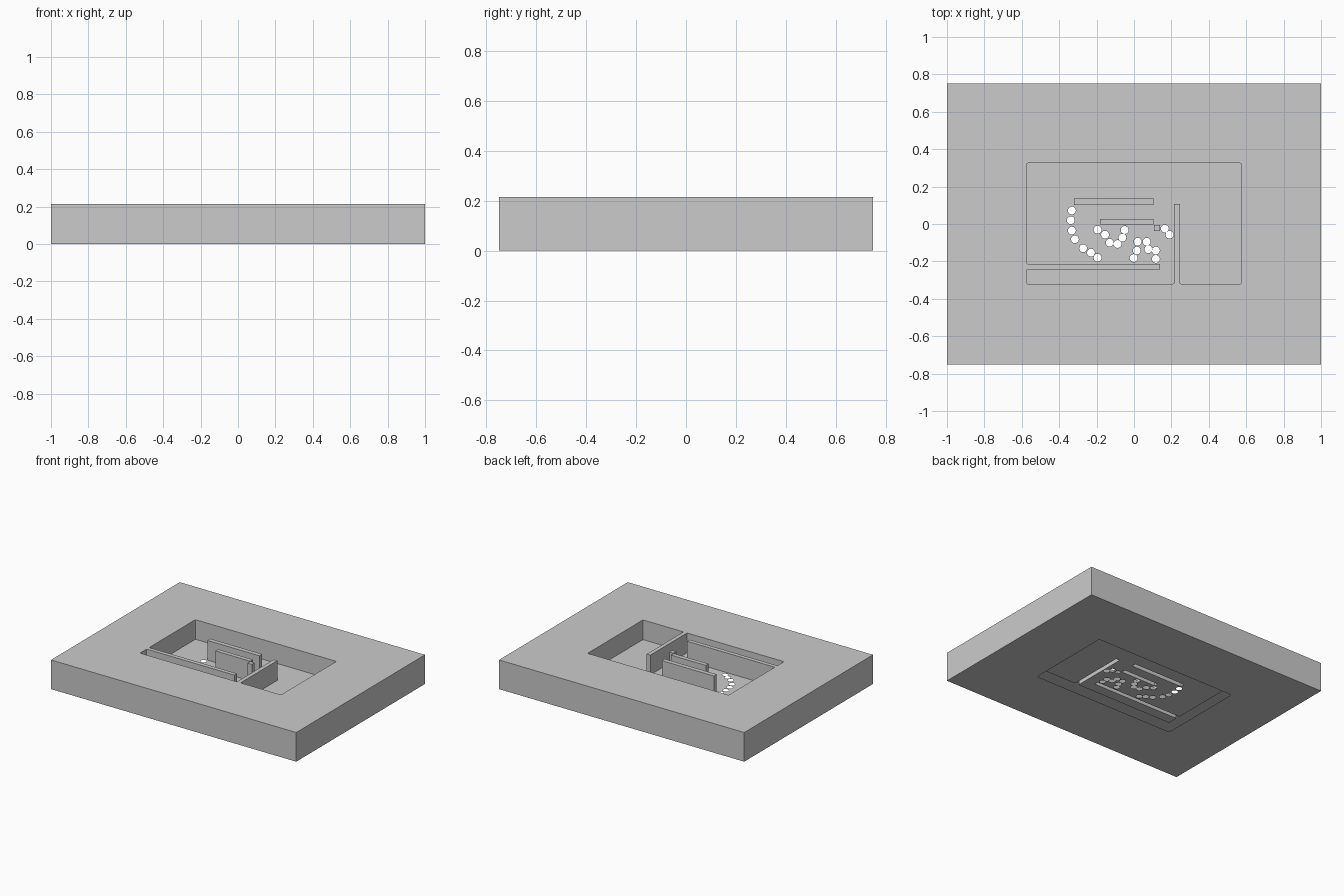
import bpy, bmesh, math
from mathutils import Vector

if "Cube" in bpy.data.objects:
    bpy.data.objects.remove(bpy.data.objects["Cube"])

TOP, FLOOR, HOLE_R = 0.215, 0.07, 0.021


def rect(x0, x1, y0, y1):
    return [(x0, y0), (x1, y0), (x1, y1), (x0, y1)]


def circle(x, y, r, n=20):
    return [(x + r * math.cos(2 * math.pi * i / n), y + r * math.sin(2 * math.pi * i / n)) for i in range(n)]


def rounded(pts, r=0.008):
    """Softens the outer corners of a counter-clockwise outline."""
    out = []
    for i, p in enumerate(pts):
        p = Vector(p)
        a = (Vector(pts[i - 1]) - p).normalized()
        b = (Vector(pts[(i + 1) % len(pts)]) - p).normalized()
        if a.x * b.y - a.y * b.x > 0:
            out.append(tuple(p))
            continue
        for t in (0, 0.5, 1):
            q = p + a * r * (1 - t) ** 2 + b * r * t ** 2
            out.append(tuple(q))
    return out


def sheet(bm, loops, z, up=1):
    """Flat face bounded by the first loop, pierced by the others."""
    edges = []
    for loop in loops:
        vs = [bm.verts.new((x, y, z)) for x, y in loop]
        edges += [bm.edges.new((vs[i - 1], vs[i])) for i in range(len(vs))]
    res = bmesh.ops.triangle_fill(bm, use_beauty=True, use_dissolve=False, edges=edges, normal=(0, 0, up))
    for f in res["geom"]:
        if isinstance(f, bmesh.types.BMFace):
            f.normal_update()
            if f.normal.z * up < 0:
                f.normal_flip()


def band(bm, loop, z0, z1, inward=False):
    """Upright sides along an outline."""
    lo = [bm.verts.new((x, y, z0)) for x, y in loop]
    hi = [bm.verts.new((x, y, z1)) for x, y in loop]
    for i in range(len(loop)):
        f = bm.faces.new((lo[i - 1], lo[i], hi[i], hi[i - 1]))
        if inward:
            f.normal_flip()


def finish(bm, name):
    bmesh.ops.remove_doubles(bm, verts=bm.verts, dist=1e-5)
    me = bpy.data.meshes.new(name)
    bm.to_mesh(me)
    bm.free()
    bpy.context.collection.objects.link(bpy.data.objects.new(name, me))


outer = rect(-1, 1, -0.75, 0.75)
window = rounded(rect(-0.575, 0.575, -0.32, 0.325))

# Pocket outline, running around the two partitions joined to the rim
pocket = rounded([(-0.575, -0.32), (0.215, -0.32), (0.215, 0.108), (0.245, 0.108),
                  (0.245, -0.32), (0.575, -0.32), (0.575, 0.325), (-0.575, 0.325),
                  (-0.575, -0.213), (0.14, -0.213), (0.14, -0.243), (-0.575, -0.243)])

# Free-standing partitions
islands = {"long_partition": rect(-0.322, 0.103, 0.102, 0.135),
           "short_partition": rect(-0.182, 0.103, -0.003, 0.028),
           "small_post": rect(0.106, 0.14, -0.038, -0.006)}

# Centres of the floor holes
holes = [(-.332, .072), (-.338, .02), (-.332, -.035), (-.316, -.082), (-.272, -.13), (-.23, -.153),
         (-.195, -.18), (-.195, -.03), (-.155, -.057), (-.13, -.10), (-.088, -.107), (-.062, -.073),
         (-.05, -.032), (-.002, -.182), (.015, -.142), (.02, -.095), (.068, -.095), (.077, -.135),
         (.117, -.142), (.117, -.187), (.165, -.025), (.19, -.057)]

# Hollow case: top with pocket opening, outer sides, underside with window
bm = bmesh.new()
sheet(bm, [outer, pocket], TOP)
band(bm, outer, 0, TOP)
sheet(bm, [outer, window], 0, -1)
band(bm, pocket, FLOOR, TOP, inward=True)
finish(bm, "case")

# Thin perforated pocket floor
bm = bmesh.new()
sheet(bm, [pocket] + list(islands.values()) + [circle(x, y, HOLE_R) for x, y in holes], FLOOR)
finish(bm, "perforated_floor")

# Hollow partitions, open underneath
for name, loop in islands.items():
    bm = bmesh.new()
    sheet(bm, [loop], TOP)
    band(bm, loop, FLOOR, TOP)
    finish(bm, name)
